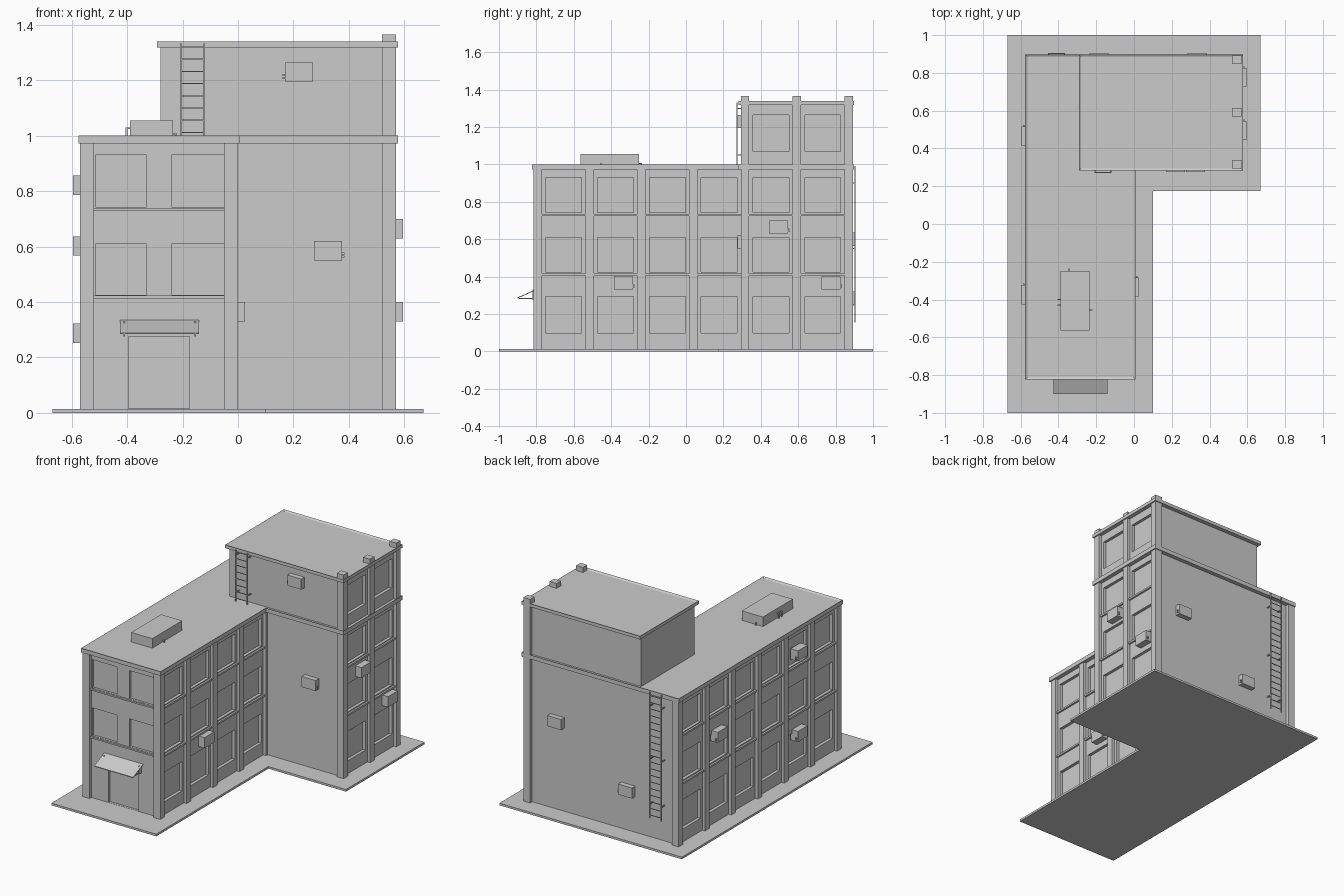
import bpy, bmesh
from mathutils import Matrix, Vector

cube = bpy.data.objects.get("Cube")
if cube:
    bpy.data.objects.remove(cube, do_unlink=True)

grey = bpy.data.materials.new("concrete_grey")
grey.use_nodes = True
grey.diffuse_color = (0.6, 0.6, 0.6, 1)
grey.node_tree.nodes["Principled BSDF"].inputs["Base Color"].default_value = (0.6, 0.6, 0.6, 1)


def finish(name, bm):
    bmesh.ops.recalc_face_normals(bm, faces=bm.faces)
    mesh = bpy.data.meshes.new(name)
    bm.to_mesh(mesh)
    bm.free()
    mesh.materials.append(grey)
    obj = bpy.data.objects.new(name, mesh)
    bpy.context.collection.objects.link(obj)
    return obj


def boxes(name, spans):
    """One object made of boxes, each given as x, y and z ranges."""
    bm = bmesh.new()
    for span in spans:
        lo = Vector([min(s) for s in span])
        hi = Vector([max(s) for s in span])
        mat = Matrix.Translation((lo + hi) / 2) @ Matrix.Diagonal((hi - lo).to_4d())
        bmesh.ops.create_cube(bm, size=1, matrix=mat)
    return finish(name, bm)


def prism(name, outline, z0, z1, rim=0, sink=0):
    """Extruded outline; a rim leaves a raised edge round a sunken top."""
    bm = bmesh.new()
    base = bm.faces.new([bm.verts.new((x, y, z0)) for x, y in outline])
    geom = bmesh.ops.extrude_face_region(bm, geom=[base], use_keep_orig=True)["geom"]
    top = [g for g in geom if isinstance(g, bmesh.types.BMFace)]
    bmesh.ops.translate(bm, vec=(0, 0, z1 - z0), verts=top[0].verts)
    bmesh.ops.recalc_face_normals(bm, faces=bm.faces)
    if rim:
        bmesh.ops.inset_region(bm, faces=top, thickness=rim, use_even_offset=True)
        bmesh.ops.translate(bm, vec=(0, 0, -sink), verts=top[0].verts)
    return finish(name, bm)


def l_shape(west, east, inner, south, step, north):
    return [(west, south), (inner, south), (inner, step),
            (east, step), (east, north), (west, north)]


def rect(x0, x1, y0, y1):
    return [(x0, y0), (x1, y0), (x1, y1), (x0, y1)]


# Main dimensions
WEST, EAST, INNER = -0.57, 0.57, 0.0
SOUTH, STEP, NORTH = -0.815, 0.29, 0.89
PITCH, PIL, REC = 0.277, 0.045, 0.02
GROUND, ROOF, TOP = 0.014, 1.0, 1.34
FLOORS = [(0.1, 0.295), (0.425, 0.61), (0.742, 0.93)]
TOWER_FLOOR = (1.07, 1.265)

# Pavement, walls and roofs
prism("pavement", l_shape(-0.67, 0.67, 0.1, -1, 0.175, 1), 0, GROUND)
walls = prism("main_walls", l_shape(WEST + REC, EAST - REC, INNER - REC,
                                    SOUTH + REC, STEP + REC, NORTH - REC), GROUND - 0.005, 0.98)
tower = prism("tower_walls", rect(-0.28, EAST - REC, STEP + REC, NORTH - REC), 0.96, 1.325)
prism("main_cornice", l_shape(WEST - 0.006, EAST + 0.008, INNER + 0.008,
                              SOUTH - 0.008, STEP - 0.008, NORTH + 0.008),
      0.972, ROOF, 0.012, 0.008)
prism("tower_cornice", rect(-0.292, EAST + 0.008, STEP - 0.008, NORTH + 0.008),
      1.318, TOP, 0.012, 0.008)

# Pilasters, ledges and window openings along the long sides
pilasters, ledges, cutters = [], [], []
for face, out, first, last, height in [(WEST, -1, 0, 6, 0.98), (INNER, 1, 0, 4, 0.98),
                                       (EAST, 1, 4, 6, 1.325)]:
    floors = FLOORS + ([TOWER_FLOOR] if height > 1 else [])
    for i in range(first, last + 1):
        y = SOUTH + i * PITCH
        pilasters.append(((face, face - out * 0.05), (y, y + PIL), (GROUND, height)))
        if i == last:
            continue
        a, b = y + PIL, y + PITCH
        for z0, z1 in floors:
            cutters.append(((face - out * 0.04, face + out * 0.1),
                            (a + 0.02, b - 0.02), (z0, z1)))
        for z in (0.405, 0.724):
            ledges.append(((face - out * 0.05, face - out * 0.008), (a, b), (z, z + 0.012)))
boxes("pilasters", pilasters)

# Front windows, ledges and doorway
front_depth = (SOUTH - 0.1, SOUTH + 0.035)
for z0, z1 in FLOORS[1:]:
    for x0, x1 in ((-0.515, -0.33), (-0.24, -0.05)):
        cutters.append(((x0, x1), front_depth, (z0, z1)))
    ledges.append(((-0.52, -0.05), (SOUTH + 0.008, SOUTH + 0.05), (z0 - 0.012, z0 - 0.002)))
cutters.append(((-0.395, -0.175), front_depth, (GROUND + 0.001, 0.275)))
boxes("floor_ledges", ledges)

# Cut the openings
cutter = boxes("opening_cutter", cutters)
cutter.hide_render = True
for obj in (walls, tower):
    mod = obj.modifiers.new("openings", "BOOLEAN")
    mod.object = cutter
    mod.operation = "DIFFERENCE"
    mod.solver = "EXACT"
    bpy.context.view_layer.objects.active = obj
    bpy.ops.object.modifier_apply(modifier=mod.name)
bpy.data.objects.remove(cutter, do_unlink=True)

# Door awning and its brackets
bm = bmesh.new()
ends = [[bm.verts.new((x, y, z)) for y, z in
         ((-0.79, 0.338), (-0.9, 0.289), (-0.9, 0.284), (-0.79, 0.333))] for x in (-0.425, -0.14)]
for end in ends:
    bm.faces.new(end)
for k in range(4):
    n = (k + 1) % 4
    bm.faces.new((ends[0][k], ends[0][n], ends[1][n], ends[1][k]))
finish("door_awning", bm)
boxes("awning_brackets", [((x, x + 0.005), (-0.895, -0.79), (0.28, 0.285))
                          for x in (-0.413, -0.157)]
      + [((x, x + 0.005), (-0.82, -0.79), (0.275, 0.33)) for x in (-0.413, -0.157)])

# Parapet blocks on the tower
boxes("parapet_blocks", [((0.52, 0.57), (SOUTH + i * PITCH, SOUTH + i * PITCH + PIL),
                          (TOP - 0.015, 1.365)) for i in (4, 5, 6)])

# Air conditioners: wall axis, wall plane, outward sign, centre along wall, base height
units, valves = [], []
for axis, face, out, mid, z in [
        ("x", INNER, 1, -0.335, 0.33), ("x", EAST, 1, 0.495, 0.63), ("x", EAST, 1, 0.775, 0.33),
        ("x", WEST, -1, -0.375, 0.787), ("x", WEST, -1, 0.465, 0.567), ("x", WEST, -1, -0.375, 0.252),
        ("y", STEP, -1, 0.325, 0.55), ("y", STEP, -1, 0.22, 1.195),
        ("y", NORTH, 1, 0.335, 0.565), ("y", NORTH, 1, -0.185, 0.25)]:
    reach = 0.025 if axis == "x" else 0.014
    depth = (face - out * 0.03, face + out * reach)
    vdepth = (face + out * (reach - 0.015), face + out * (reach - 0.007))
    along = (mid - 0.051, mid + 0.051)
    side = -1 if z > 1 else 1
    valve = (mid + side * 0.05, mid + side * 0.059)
    for target, d, a, zs in [(units, depth, along, (z, z + 0.07)),
                             (valves, vdepth, valve, (z + 0.01, z + 0.017)),
                             (valves, vdepth, valve, (z + 0.021, z + 0.028))]:
        target.append((d, a, zs) if axis == "x" else (a, d, zs))
boxes("air_conditioners", units)
boxes("air_conditioner_valves", valves)

# Roof unit with bent pipes running down to the roof
boxes("roof_unit", [((-0.39, -0.235), (-0.563, -0.25), (0.985, 1.055))])
pipes = []
for x, y, dx, dy in [(-0.39, -0.4, -1, 0), (-0.39, -0.43, -1, 0),
                     (-0.345, -0.25, 0, 1), (-0.235, -0.455, 1, 0)]:
    high = 1.03 if dx < 0 else 1.008
    ex, ey = x + dx * 0.012, y + dy * 0.012
    pipes.append(((x - 0.003, ex + 0.003) if dx >= 0 else (ex - 0.003, x + 0.003),
                  (y - 0.003, ey + 0.003), (high - 0.006, high)))
    pipes.append(((ex - 0.003, ex + 0.003), (ey - 0.003, ey + 0.003), (0.985, high)))
boxes("roof_pipes", pipes)


# Ladders with rungs and wall brackets
def ladder(name, x0, x1, y, wall, z0, z1, brackets):
    t = 0.003
    parts = [((x - t, x + t), (y - t, y + t), (z0, z1)) for x in (x0, x1)]
    z = z0 + 0.022
    while z < z1:
        parts.append(((x0, x1), (y - 0.002, y + 0.002), (z - 0.002, z + 0.002)))
        z += 0.044
    parts += [((x - t, x + t), (y, wall), (z - t, z + t)) for z in brackets for x in (x0, x1)]
    boxes(name, parts)


ladder("tower_ladder", -0.207, -0.122, 0.273, STEP + 0.03, 0.99, 1.332, (1.05, 1.3))
ladder("back_ladder", -0.452, -0.367, 0.903, NORTH - 0.03, 0.155, 0.992, (0.25, 0.55, 0.9))
